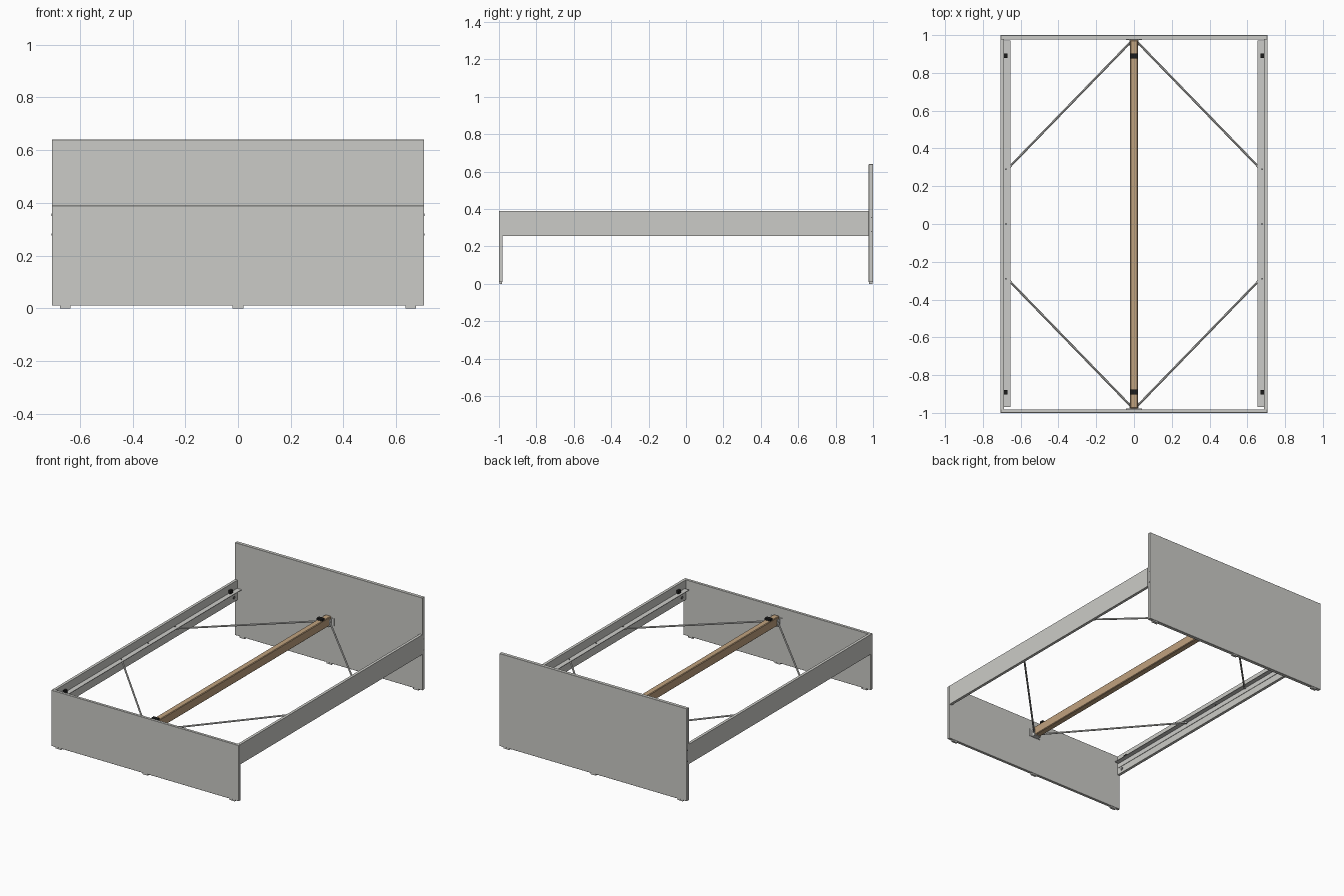
import bpy, bmesh, math
from mathutils import Vector

if "Cube" in bpy.data.objects:
    bpy.data.objects.remove(bpy.data.objects["Cube"])


def material(name, rgb):
    m = bpy.data.materials.new(name)
    m.diffuse_color = (*rgb, 1)
    m.use_nodes = True
    m.node_tree.nodes["Principled BSDF"].inputs["Base Color"].default_value = m.diffuse_color
    return m


GREY = material("pale grey board", (0.60, 0.60, 0.57))
METAL = material("galvanised metal", (0.60, 0.60, 0.58))
WOOD = material("tan wood", (0.53, 0.36, 0.21))
BLACK = material("black plastic", (0.012, 0.012, 0.012))
DARK = material("dark grey fitting", (0.12, 0.12, 0.12))


def finish(bm, name, mat):
    me = bpy.data.meshes.new(name)
    bm.to_mesh(me)
    bm.free()
    me.materials.append(mat)
    ob = bpy.data.objects.new(name, me)
    bpy.context.collection.objects.link(ob)
    return ob


def box(name, x, y, z, mat, bevel=0):
    """Box from (min, max) pairs on each axis."""
    bm = bmesh.new()
    bmesh.ops.create_cube(bm, size=1)
    for v in bm.verts:
        v.co = [(min(r) + max(r)) / 2 + c * abs(r[1] - r[0])
                for r, c in zip((x, y, z), v.co)]
    if bevel:
        bmesh.ops.bevel(bm, geom=bm.edges[:], offset=bevel, segments=1, affect='EDGES')
    return finish(bm, name, mat)


def rod(name, a, b, radius, mat, sides=12):
    """Cylinder running from a to b."""
    a, b = Vector(a), Vector(b)
    bm = bmesh.new()
    bmesh.ops.create_cone(bm, cap_ends=True, segments=sides, radius1=radius,
                          radius2=radius, depth=(b - a).length)
    rot = (b - a).to_track_quat('Z', 'Y')
    for v in bm.verts:
        v.co = rot @ v.co + (a + b) / 2
    for f in bm.faces:
        f.smooth = len(f.verts) == 4 and sides > 8
    return finish(bm, name, mat)


W = 0.706          # half width
HEAD = 0.977       # inner face of the headboard
FOOT = -0.981      # inner face of the footboard

# End boards
box("headboard", (-W, W), (HEAD, 1), (0.01, 0.64), GREY, 0.001)
box("footboard", (-W, W), (-1, FOOT), (0.01, 0.39), GREY, 0.001)

# Pads under both boards
for end, y in (("head", (HEAD + 0.002, 0.998)), ("foot", (-0.998, FOOT - 0.002))):
    for x in (-0.655, 0, 0.655):
        box(end + "_foot_pad", (x - 0.02, x + 0.02), y, (0, 0.0105), GREY)

for s, side in ((-1, "left"), (1, "right")):
    # Side rail with an angle iron that carries the slats
    box(side + "_rail", (s * W, s * 0.687), (FOOT, HEAD), (0.255, 0.39), GREY)
    box(side + "_ledge", (s * 0.687, s * 0.654), (-0.968, 0.972), (0.331, 0.335), METAL)
    box(side + "_ledge_flange", (s * 0.687, s * 0.684), (-0.968, 0.972), (0.300, 0.332), METAL)

    # Screws along the ledge
    for y in (-0.29, 0, 0.29):
        rod(side + "_ledge_screw", (s * 0.678, y, 0.327), (s * 0.678, y, 0.338), 0.005, DARK)

    for e, end in ((-1, "foot"), (1, "head")):
        # Slat stop on the ledge
        y = e * 0.89
        box(f"{side}_{end}_slat_stop", (s * 0.687, s * 0.671),
            (y - 0.012, y + 0.012), (0.335, 0.357), BLACK)
        # Cam fitting on the inner face of the rail
        yc = e * 0.94
        rod(f"{side}_{end}_cam", (s * 0.688, yc, 0.283), (s * 0.6855, yc, 0.283), 0.011, DARK, 16)
        # Diagonal brace from the centre beam to the rail
        rod(f"{side}_{end}_brace", (s * 0.018, e * 0.963, 0.296),
            (s * 0.665, e * 0.296, 0.326), 0.006, METAL, 8)
        rod(f"{side}_{end}_brace_hook", (s * 0.672, e * 0.29, 0.32),
            (s * 0.672, e * 0.29, 0.332), 0.008, METAL)

    # Bolt holes in the ends of the headboard
    for z in (0.28, 0.355):
        rod(side + "_headboard_bolt", (s * 0.700, 0.992, z), (s * 0.7067, 0.992, z), 0.004, DARK)

# Centre beam with brackets and slat stops
box("centre_beam", (-0.021, 0.021), (-0.976, 0.974), (0.275, 0.335), WOOD, 0.004)
for e, end, y in ((-1, "foot", FOOT), (1, "head", HEAD)):
    box(end + "_beam_bracket", (-0.042, 0.042), (y, y - e * 0.004), (0.272, 0.322), METAL)
    box(end + "_beam_shelf", (-0.024, 0.024), (y, y - e * 0.035), (0.271, 0.275), METAL)
    for s in (-1, 1):
        box(end + "_bracket_cheek", (s * 0.021, s * 0.024), (y, y - e * 0.03), (0.272, 0.318), METAL)
    yb = e * 0.89
    box(end + "_beam_slat_stop", (-0.021, 0.021), (yb - 0.013, yb + 0.013), (0.334, 0.348), BLACK)
